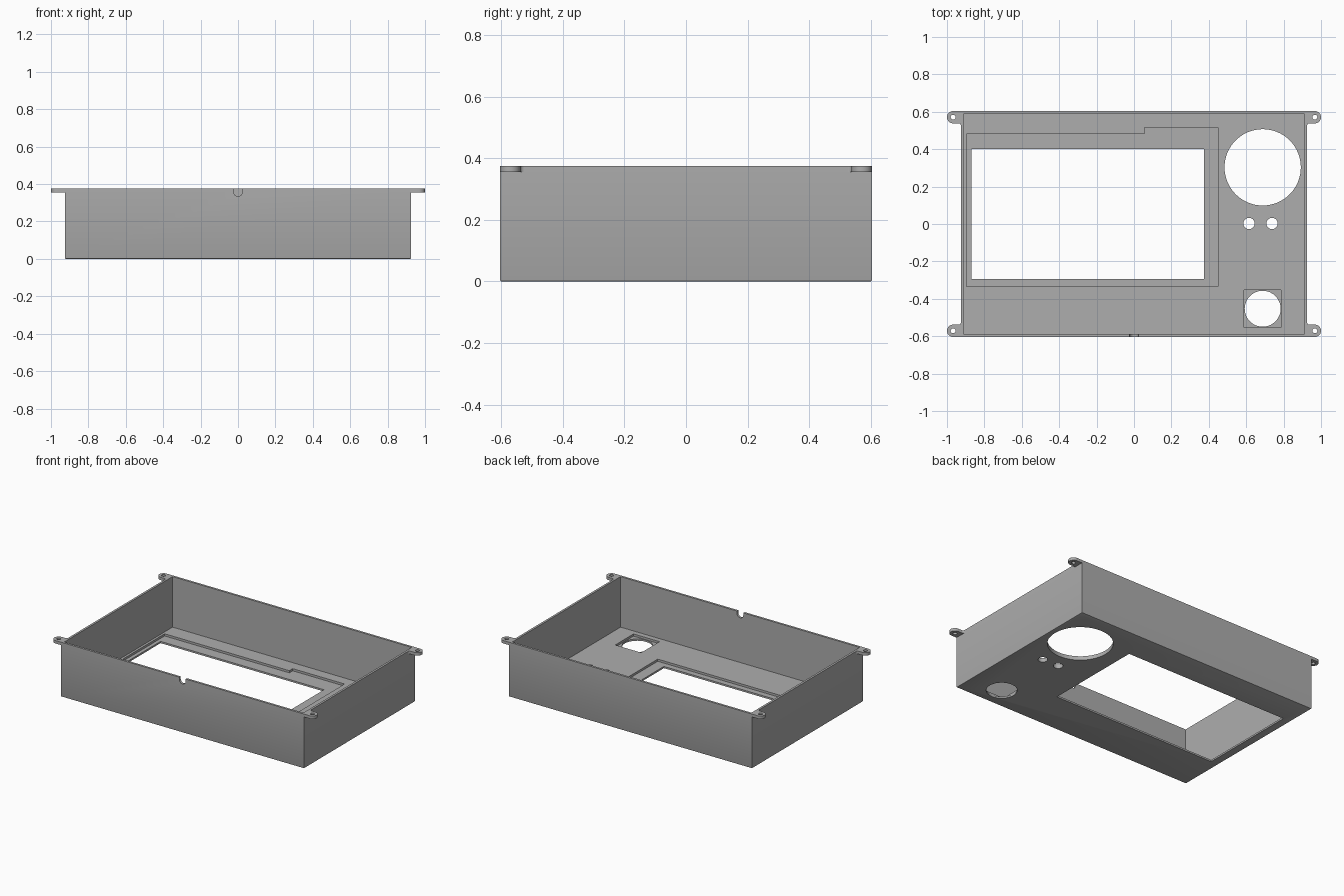
import bpy, bmesh, math

if "Cube" in bpy.data.objects:
    bpy.data.objects.remove(bpy.data.objects["Cube"])

W, D, H = 0.926, 0.604, 0.375      # half width, half depth, height
WALL, FLOOR, LEDGE = 0.015, 0.027, 0.012

grey = bpy.data.materials.new("grey plastic")
grey.diffuse_color = (0.42, 0.42, 0.42, 1)
grey.use_nodes = True
grey.node_tree.nodes["Principled BSDF"].inputs["Base Color"].default_value = grey.diffuse_color


def rect(x0, x1, y0, y1):
    return [(x0, y0), (x1, y0), (x1, y1), (x0, y1)]


def arc(cx, cy, r, a0, a1, n):
    return [(cx + r * math.cos(math.radians(a0 + (a1 - a0) * i / n)),
             cy + r * math.sin(math.radians(a0 + (a1 - a0) * i / n))) for i in range(n + 1)]


def circle(cx, cy, r, n=64):
    return arc(cx, cy, r, 0, 360, n)[:-1]


def prism(name, pts, z0, z1, bevel=0, upright=False):
    """Extrude an outline along z, or along y when upright."""
    bm = bmesh.new()
    place = (lambda a, b, c: (a, c, b)) if upright else (lambda a, b, c: (a, b, c))
    lo = [bm.verts.new(place(x, y, z0)) for x, y in pts]
    hi = [bm.verts.new(place(x, y, z1)) for x, y in pts]
    bm.faces.new(lo[::-1])
    bm.faces.new(hi)
    for i in range(len(pts)):
        j = (i + 1) % len(pts)
        bm.faces.new((lo[i], lo[j], hi[j], hi[i]))
    bmesh.ops.recalc_face_normals(bm, faces=bm.faces)
    if bevel:
        edges = [e for e in bm.edges if all(v.co.z < z0 + 1e-5 for v in e.verts)]
        bmesh.ops.bevel(bm, geom=edges, offset=bevel, segments=2, profile=0.5, affect='EDGES')
    mesh = bpy.data.meshes.new(name)
    bm.to_mesh(mesh)
    bm.free()
    mesh.materials.append(grey)
    ob = bpy.data.objects.new(name, mesh)
    bpy.context.collection.objects.link(ob)
    return ob


def cut(ob, cutters):
    """Subtract the cutters, keep the result and remove the cutters."""
    for c in cutters:
        m = ob.modifiers.new("cut", 'BOOLEAN')
        m.operation, m.solver, m.object = 'DIFFERENCE', 'EXACT', c
    bpy.context.view_layer.update()
    mesh = bpy.data.meshes.new_from_object(ob.evaluated_get(bpy.context.evaluated_depsgraph_get()))
    ob.modifiers.clear()
    ob.data = mesh
    for c in cutters:
        bpy.data.objects.remove(c)


def smooth(ob):
    bpy.ops.object.select_all(action='DESELECT')
    ob.select_set(True)
    bpy.context.view_layer.objects.active = ob
    bpy.ops.object.shade_smooth_by_angle(angle=math.radians(30))


# Open-topped tray
tray = prism("enclosure_tray", rect(-W, W, -D, D), 0, H, bevel=0.005)
cutters = [prism("cavity", rect(-W + WALL, W - WALL, -D + WALL, D - WALL), FLOOR, 1)]

# Stepped display recess and its window
recess = [(-0.895, -0.335), (0.45, -0.335), (0.45, 0.517), (0.055, 0.517),
          (0.055, 0.48), (-0.895, 0.48)]
cutters.append(prism("display_recess", recess, LEDGE, 0.1))
cutters.append(prism("display_window", rect(-0.87, 0.375, -0.295, 0.40), -0.1, 0.1))

# Round openings, and the square pocket around the lower one
cutters.append(prism("square_pocket", rect(0.589, 0.787, -0.553, -0.354), LEDGE, 0.1))
for x, y, r in ((0.688, 0.303, 0.204), (0.615, 0.003, 0.03),
                (0.738, 0.003, 0.03), (0.688, -0.453, 0.096)):
    cutters.append(prism("round_hole", circle(x, y, r), -0.1, 0.1))

# U-shaped cable notch in the front rim
notch = arc(0, 0.359, 0.024, 180, 360, 24) + [(0.024, 0.5), (-0.024, 0.5)]
cutters.append(prism("cable_notch", notch, -0.7, -0.55, upright=True))
cut(tray, cutters)
smooth(tray)

# Four mounting ears with screw holes, filleted into the side walls
R, F = 0.033, 0.012
cx, cy = 1 - R, D - R
ear = ([(W, D)] + arc(cx, cy, R, 90, -90, 24)
       + arc(W + F, cy - R - F, F, 90, 180, 6))
for sx, side in ((1, "right"), (-1, "left")):
    for sy, end in ((1, "back"), (-1, "front")):
        ob = prism(f"mounting_ear_{end}_{side}", [(x * sx, y * sy) for x, y in ear], H - 0.02, H)
        cut(ob, [prism("screw_hole", circle(cx * sx, cy * sy, 0.013, 32), 0.2, 0.5)])
        smooth(ob)
